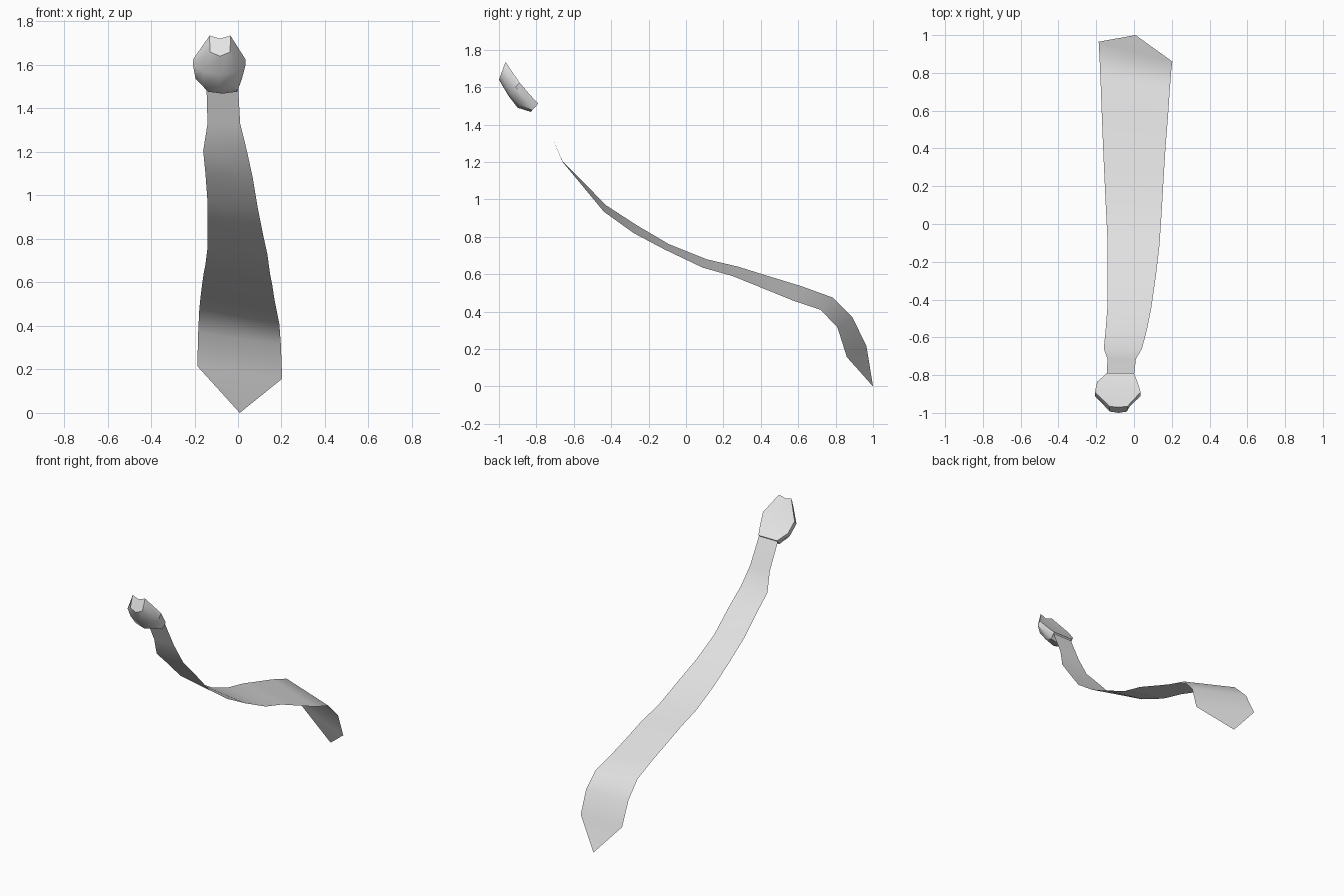
import bpy
import bmesh
import math
from mathutils import Vector

cube = bpy.data.objects.get("Cube")
if cube:
    bpy.data.objects.remove(cube, do_unlink=True)

# Plain grey cloth
cloth = bpy.data.materials.new("grey cloth")
cloth.use_nodes = True
cloth.diffuse_color = (0.8, 0.8, 0.8, 1)
cloth.node_tree.nodes["Principled BSDF"].inputs["Base Color"].default_value = (0.8, 0.8, 0.8, 1)


def finish(bm, name, angle, closed):
    """Turn a bmesh into a named, coloured and smoothed object."""
    if closed:
        bmesh.ops.recalc_face_normals(bm, faces=bm.faces)
    mesh = bpy.data.meshes.new(name)
    bm.to_mesh(mesh)
    bm.free()
    mesh.materials.append(cloth)
    obj = bpy.data.objects.new(name, mesh)
    bpy.context.collection.objects.link(obj)
    bpy.ops.object.select_all(action='DESELECT')
    obj.select_set(True)
    bpy.context.view_layer.objects.active = obj
    bpy.ops.object.shade_smooth_by_angle(angle=math.radians(angle))
    return obj


# Blowing tie blade: matching points on its two edges, from knot to tip
right_edge = [
    (-.145, -.80, 1.51), (-.14, -.715, 1.33), (-.16, -.66, 1.205),
    (-.15, -.56, 1.105), (-.14, -.43, .97), (-.14, -.26, .86),
    (-.14, -.09, .76), (-.15, .11, .68), (-.158, .28, .64),
    (-.165, .44, .59), (-.172, .62, .535), (-.178, .785, .475),
    (-.183, .89, .37), (-.187, .965, .215)]
left_edge = [
    (0, -.80, 1.51), (.01, -.715, 1.33), (.042, -.66, 1.2),
    (.068, -.56, 1.08), (.092, -.44, .935), (.115, -.28, .82),
    (.135, -.11, .73), (.148, .09, .635), (.157, .25, .59),
    (.167, .41, .525), (.18, .57, .46), (.19, .72, .41),
    (.197, .81, .315), (.203, .86, .157)]

bm = bmesh.new()
rows = [(bm.verts.new(a), bm.verts.new(b)) for a, b in zip(right_edge, left_edge)]
for (a, b), (c, d) in zip(rows, rows[1:]):
    bm.faces.new((a, c, d, b))
tip = bm.verts.new((.008, 1, 0))
bm.faces.new((rows[-1][0], tip, rows[-1][1]))
finish(bm, "tie_blade", 60, False)

# Knot: flat at the back, bulging at the front, built from rings
# each ring: right x, left x, front width factor, back (y, z), front (y, z), notch
rings = [
    (-.13, -.035, .95, (-.965, 1.735), (-1, 1.64), .15),
    (-.207, .035, .65, (-.89, 1.625), (-.95, 1.555), 0),
    (-.195, .018, .7, (-.835, 1.56), (-.9, 1.49), 0),
    (-.143, 0, .95, (-.79, 1.512), (-.83, 1.468), 0)]

bm = bmesh.new()
loops = []
for x0, x1, front, back_yz, front_yz, notch in rings:
    mid, half = (x0 + x1) / 2, (x1 - x0) / 2
    back, nose = Vector((mid, *back_yz)), Vector((mid, *front_yz))
    section = [(0, notch), (1, 0), (1, .35), (front, .8), (0, 1),
               (-front, .8), (-1, .35), (-1, 0)]
    loops.append([bm.verts.new(back.lerp(nose, v) + Vector((u * half, 0, 0)))
                  for u, v in section])
for lower, upper in zip(loops, loops[1:]):
    for i in range(len(lower)):
        j = (i + 1) % len(lower)
        bm.faces.new((lower[i], lower[j], upper[j], upper[i]))
bm.faces.new(loops[0])
bm.faces.new(loops[-1])
finish(bm, "tie_knot", 40, True)
